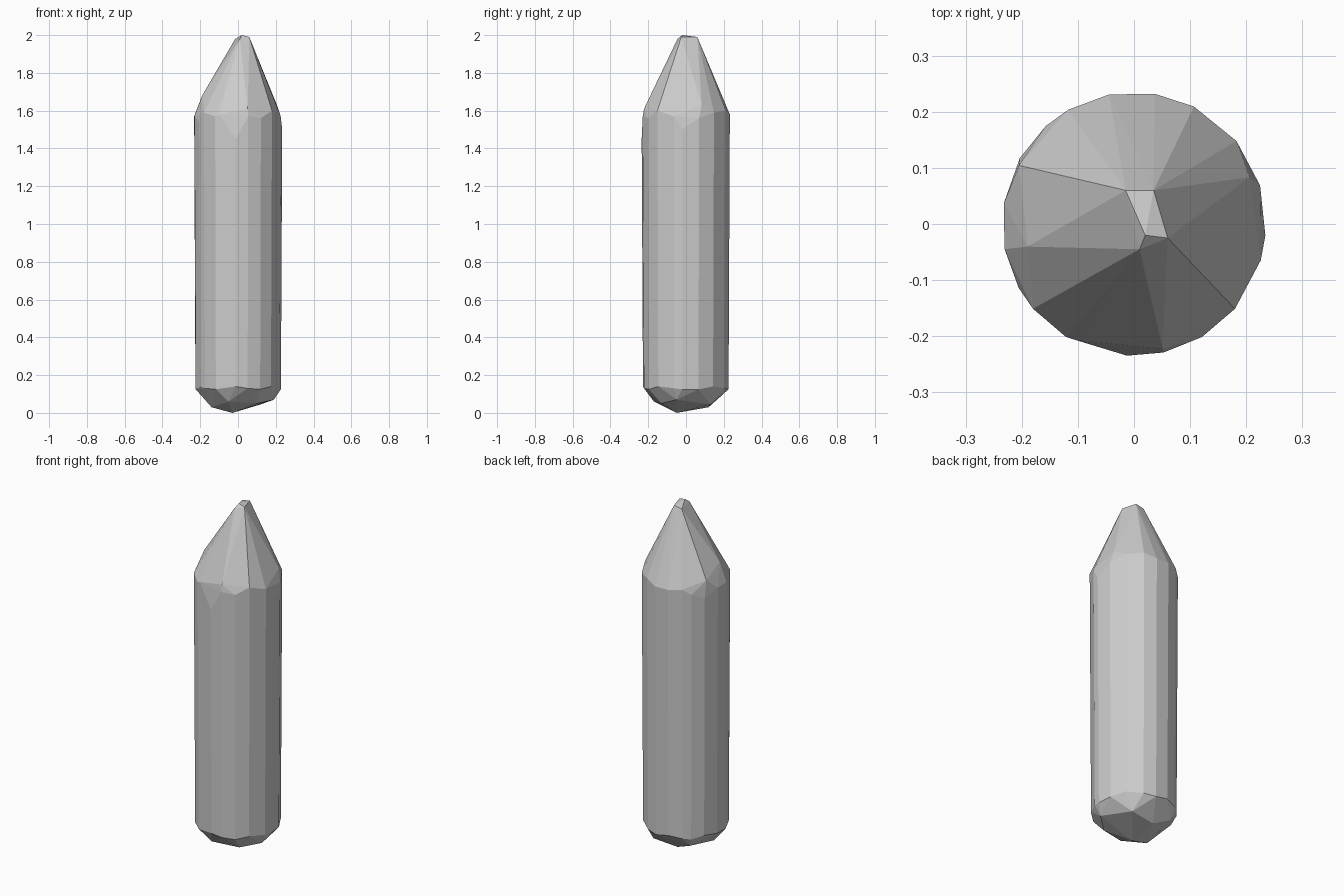
import bpy
import bmesh
from math import cos, sin, radians
from mathutils import Vector

default_cube = bpy.data.objects.get("Cube")
if default_cube:
    bpy.data.objects.remove(default_cube, do_unlink=True)


def make_material(name, colour):
    material = bpy.data.materials.new(name)
    material.use_nodes = True
    material.diffuse_color = colour
    material.node_tree.nodes["Principled BSDF"].inputs["Base Color"].default_value = colour
    return material


def ring_point(angle, height, radius):
    return Vector((radius * cos(radians(angle)), radius * sin(radians(angle)), height))


def hull_object(name, points, material):
    """Wrap a faceted convex skin around the given points."""
    bm = bmesh.new()
    for point in points:
        bm.verts.new(point)
    result = bmesh.ops.convex_hull(bm, input=bm.verts[:])
    leftovers = set(result["geom_interior"]) | set(result["geom_unused"])
    loose = [item for item in leftovers if isinstance(item, bmesh.types.BMVert)]
    bmesh.ops.delete(bm, geom=loose, context="VERTS")
    # Merge nearly coplanar triangles into broad flat facets
    bmesh.ops.dissolve_limit(bm, angle_limit=radians(1), verts=bm.verts[:], edges=bm.edges[:])
    bmesh.ops.recalc_face_normals(bm, faces=bm.faces[:])
    mesh = bpy.data.meshes.new(name)
    bm.to_mesh(mesh)
    bm.free()
    mesh.materials.append(material)
    mesh.shade_flat()
    body = bpy.data.objects.new(name, mesh)
    bpy.context.collection.objects.link(body)
    return body


# Uneven shoulder: angle around the body and height of each corner
shoulder = {
    17: 1.56, 39: 1.59, 63: 1.6, 81: 1.58, 101: 1.58, 120: 1.59, 132: 1.56,
    150: 1.53, 171: 1.57, 191: 1.57, 209: 1.54, 220: 1.59, 239: 1.57,
    267: 1.45, 283: 1.57, 301: 1.56, 320: 1.6, 344: 1.57, 355: 1.5,
}
points = [ring_point(angle, height, 0.235) for angle, height in shoulder.items()]

# Raised corners where the cone meets the shoulder
raised = {22: 1.63, 153: 1.63, 192: 1.68, 244: 1.58, 283: 1.61}
radii = (0.222, 0.23, 0.194, 0.231, 0.228)
points += [ring_point(angle, height, radius)
           for (angle, height), radius in zip(raised.items(), radii)]

# Slanted blunt tip
points += [Vector(corner) for corner in (
    (0.02, -0.02, 2), (0.06, -0.025, 1.99), (0.035, 0.06, 1.99),
    (-0.015, 0.06, 1.98), (0.01, -0.045, 1.98))]

# Slightly narrower lower rim with alternating heights
for index, angle in enumerate(shoulder):
    points.append(ring_point(angle, (0.125, 0.14, 0.13)[index % 3], 0.228))

# Rounded, faceted base
points += [Vector(corner) for corner in (
    (-0.03, -0.05, 0), (-0.05, -0.17, 0.06), (0.19, -0.05, 0.07),
    (0.12, 0.13, 0.045), (-0.03, 0.12, 0.03), (-0.13, 0.15, 0.075),
    (-0.14, -0.06, 0.03), (0.1, -0.13, 0.05))]

grey = make_material("plain grey", (0.6, 0.6, 0.6, 1))
hull_object("pointed_body", points, grey)
